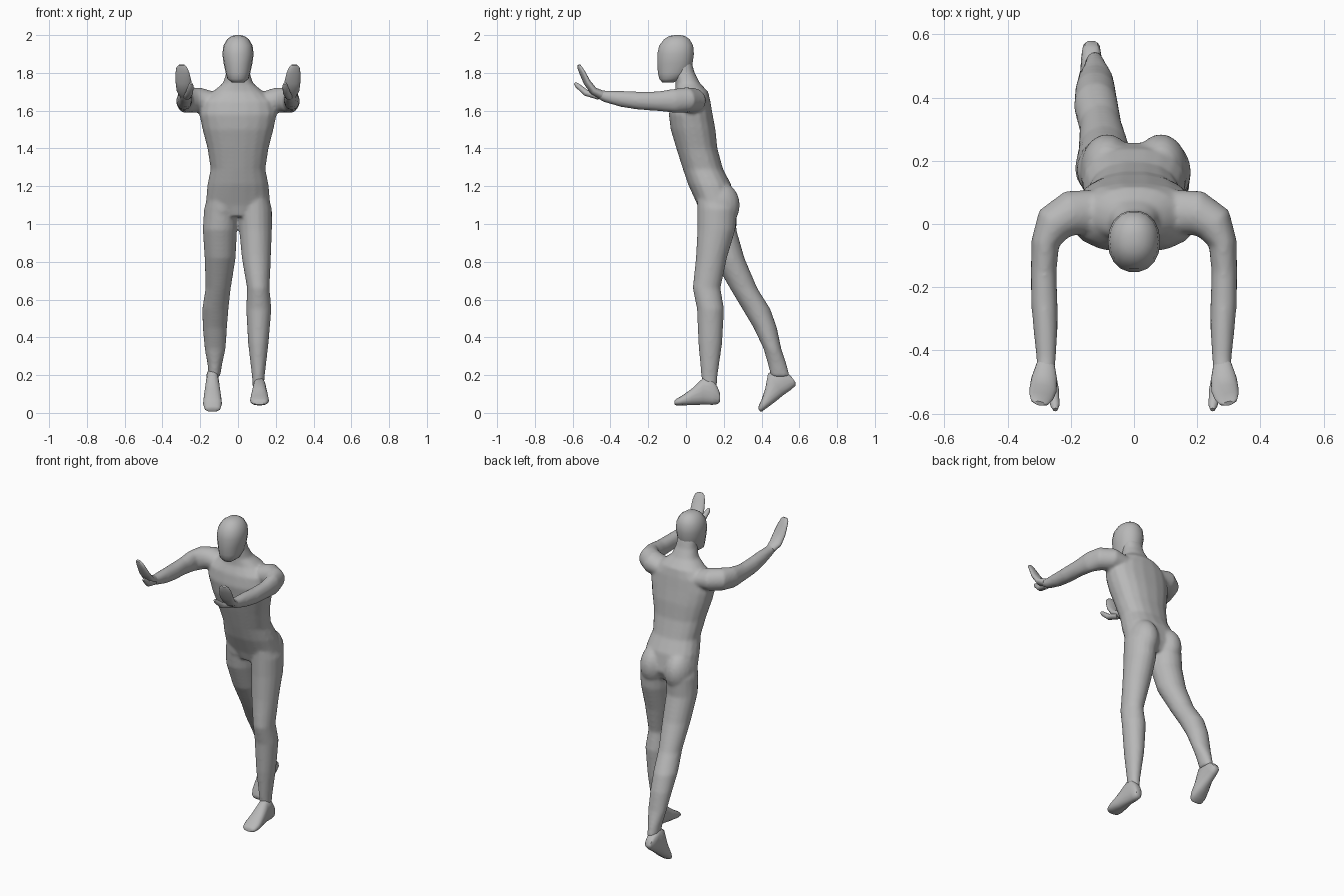
import bpy, bmesh, math
from mathutils import Vector, Matrix

SIDES = 18

cube = bpy.data.objects.get("Cube")
if cube:
    bpy.data.objects.remove(cube, do_unlink=True)

# One plain grey for the whole figure
grey = bpy.data.materials.new("plain_grey")
grey.use_nodes = True
colour = (0.48, 0.48, 0.48, 1)
grey.diffuse_color = colour
for node in grey.node_tree.nodes:
    if node.type == "BSDF_PRINCIPLED":
        node.inputs["Base Color"].default_value = colour


def ellipse(centre, side, up, power=2.0):
    """Ring of points; side and up are the half-axis vectors."""
    def soft(value):
        return math.copysign(abs(value) ** (2 / power), value)
    angles = [math.tau * i / SIDES for i in range(SIDES)]
    return [centre + side * soft(math.cos(a)) + up * soft(math.sin(a)) for a in angles]


def loft(bm, rings):
    """Skin consecutive rings and close both ends."""
    loops = [[bm.verts.new(p) for p in ring] for ring in rings]
    for low, high in zip(loops, loops[1:]):
        for i in range(SIDES):
            j = (i + 1) % SIDES
            bm.faces.new((low[i], low[j], high[j], high[i]))
    bm.faces.new(loops[0])
    bm.faces.new(loops[-1])


def level_slices(bm, rows, power=2.0):
    """Loft level slices given as height, x range and y range."""
    rings = []
    for z, x0, x1, y0, y1 in rows:
        centre = Vector(((x0 + x1) / 2, (y0 + y1) / 2, z))
        side, up = Vector(((x1 - x0) / 2, 0, 0)), Vector((0, (y1 - y0) / 2, 0))
        rings.append(ellipse(centre, side, up, power))
    loft(bm, rings)


def tube(bm, rows, mirror):
    """Loft along a path given as x, y, z, half width and half height."""
    points = [Vector((mirror * x, y, z)) for x, y, z, w, h in rows]
    rings = []
    for i, (point, row) in enumerate(zip(points, rows)):
        ahead, behind = points[min(i + 1, len(points) - 1)], points[max(i - 1, 0)]
        along = (ahead - behind).normalized()
        side = along.cross(Vector((0, 0, 1))).normalized()
        up = side.cross(along)
        rings.append(ellipse(point, side * row[3], up * row[4]))
    loft(bm, rings)


def finish(bm, name, blend=False):
    """Turn a bmesh into a smooth-shaded object, optionally fused into one skin."""
    bmesh.ops.recalc_face_normals(bm, faces=bm.faces)
    mesh = bpy.data.meshes.new(name)
    bm.to_mesh(mesh)
    bm.free()
    obj = bpy.data.objects.new(name, mesh)
    bpy.context.collection.objects.link(obj)
    bpy.ops.object.select_all(action="DESELECT")
    obj.select_set(True)
    bpy.context.view_layer.objects.active = obj
    if blend:
        fuse = obj.modifiers.new("fuse", "REMESH")
        fuse.mode = "VOXEL"
        fuse.voxel_size = 0.009
        relax = obj.modifiers.new("relax", "SMOOTH")
        relax.iterations = 7
        for modifier in (fuse, relax):
            bpy.ops.object.modifier_apply(modifier=modifier.name)
    obj.data.materials.clear()
    obj.data.materials.append(grey)
    bpy.ops.object.shade_smooth_by_angle(angle=math.radians(50))
    return obj


# Torso and neck: height, half width, front, back
trunk = [
    (1.04, .09, .08, .23), (1.1, .172, .06, .26), (1.21, .162, .01, .24),
    (1.29, .145, -.017, .197), (1.4, .162, -.052, .167), (1.5, .188, -.082, .157),
    (1.58, .205, -.092, .142), (1.65, .195, -.08, .13), (1.7, .135, -.058, .118),
    (1.745, .08, -.055, .075), (1.8, .063, -.062, .046), (1.86, .058, -.07, .03),
]
body = bmesh.new()
level_slices(body, [(z, -w, w, y0, y1) for z, w, y0, y1 in trunk], 2.3)

# Buttocks
for s in (-1, 1):
    place = Matrix.Translation((s * .085, .175, 1.1)) @ Matrix.Diagonal((.085, .11, .125, 1))
    bmesh.ops.create_uvsphere(body, u_segments=20, v_segments=14, radius=1, matrix=place)

# Standing left leg
level_slices(body, [
    (1.16, .03, .155, .06, .22), (1.08, 0, .18, .06, .27), (.97, .006, .18, .06, .262),
    (.82, .02, .174, .052, .217), (.66, .048, .167, .035, .183), (.55, .043, .177, .058, .202),
    (.37, .053, .162, .065, .192), (.2, .073, .142, .08, .168), (.1, .08, .135, .09, .16),
])

# Trailing right leg
level_slices(body, [
    (1.16, -.155, -.03, .06, .22), (1.08, -.18, 0, .07, .27), (.97, -.187, -.006, .085, .267),
    (.82, -.177, -.012, .14, .31), (.66, -.172, -.038, .232, .378), (.55, -.19, -.05, .298, .447),
    (.45, -.187, -.058, .358, .482), (.34, -.177, -.065, .41, .505), (.26, -.162, -.083, .433, .532),
    (.19, -.155, -.095, .45, .55),
])

# Arms reaching forward
arm = [
    (.1, .04, 1.64, .07, .05), (.2, .035, 1.655, .072, .066), (.252, .002, 1.657, .064, .067),
    (.281, -.06, 1.652, .045, .064), (.286, -.15, 1.65, .041, .052), (.284, -.25, 1.653, .042, .048),
    (.28, -.34, 1.662, .038, .043), (.278, -.43, 1.676, .031, .031), (.28, -.47, 1.692, .028, .022),
]
for s in (-1, 1):
    tube(body, arm, s)
finish(body, "body", blend=True)

# Head: height, half width, front, back
skull = [
    (1.748, .03, -.125, -.07), (1.768, .056, -.142, -.02), (1.8, .065, -.15, .022),
    (1.85, .076, -.153, .036), (1.9, .083, -.153, .043), (1.945, .077, -.143, .039),
    (1.978, .058, -.117, .02), (1.995, .034, -.09, -.005), (2, .012, -.06, -.03),
]
head = bmesh.new()
level_slices(head, [(z, -w, w, y0, y1) for z, w, y0, y1 in skull], 2.15)
finish(head, "head")

# Raised flat hands with thumbs
palm = [
    (.28, -.445, 1.683, .029, .024), (.284, -.49, 1.705, .041, .021), (.288, -.525, 1.752, .043, .018),
    (.294, -.548, 1.8, .038, .014), (.298, -.563, 1.83, .029, .011), (.299, -.568, 1.842, .016, .007),
]
thumb = [
    (.27, -.46, 1.675, .02, .018), (.257, -.53, 1.695, .02, .017),
    (.25, -.575, 1.733, .014, .013), (.249, -.588, 1.746, .007, .007),
]
for s, label in ((1, "left"), (-1, "right")):
    hand = bmesh.new()
    tube(hand, palm, s)
    tube(hand, thumb, s)
    finish(hand, label + "_hand")

# Feet: distance from heel, half width, sole, instep
foot_rows = [
    (0, .02, .02, .065), (.012, .028, .006, .095), (.04, .033, .002, .14), (.09, .035, .003, .145),
    (.15, .045, 0, .088), (.2, .05, 0, .052), (.232, .042, 0, .034), (.242, .028, .004, .022),
]
for label, heel, tilt in (("left", (.114, .18, .04), 0), ("right", (-.135, .592, .145), 36)):
    foot = bmesh.new()
    loft(foot, [ellipse(Vector((0, -d, (z0 + z1) / 2)), Vector((w, 0, 0)),
                        Vector((0, 0, (z1 - z0) / 2)), 2.4) for d, w, z0, z1 in foot_rows])
    pose = Matrix.Translation(heel) @ Matrix.Rotation(math.radians(tilt), 4, "X")
    bmesh.ops.transform(foot, matrix=pose, verts=foot.verts)
    finish(foot, label + "_foot")
